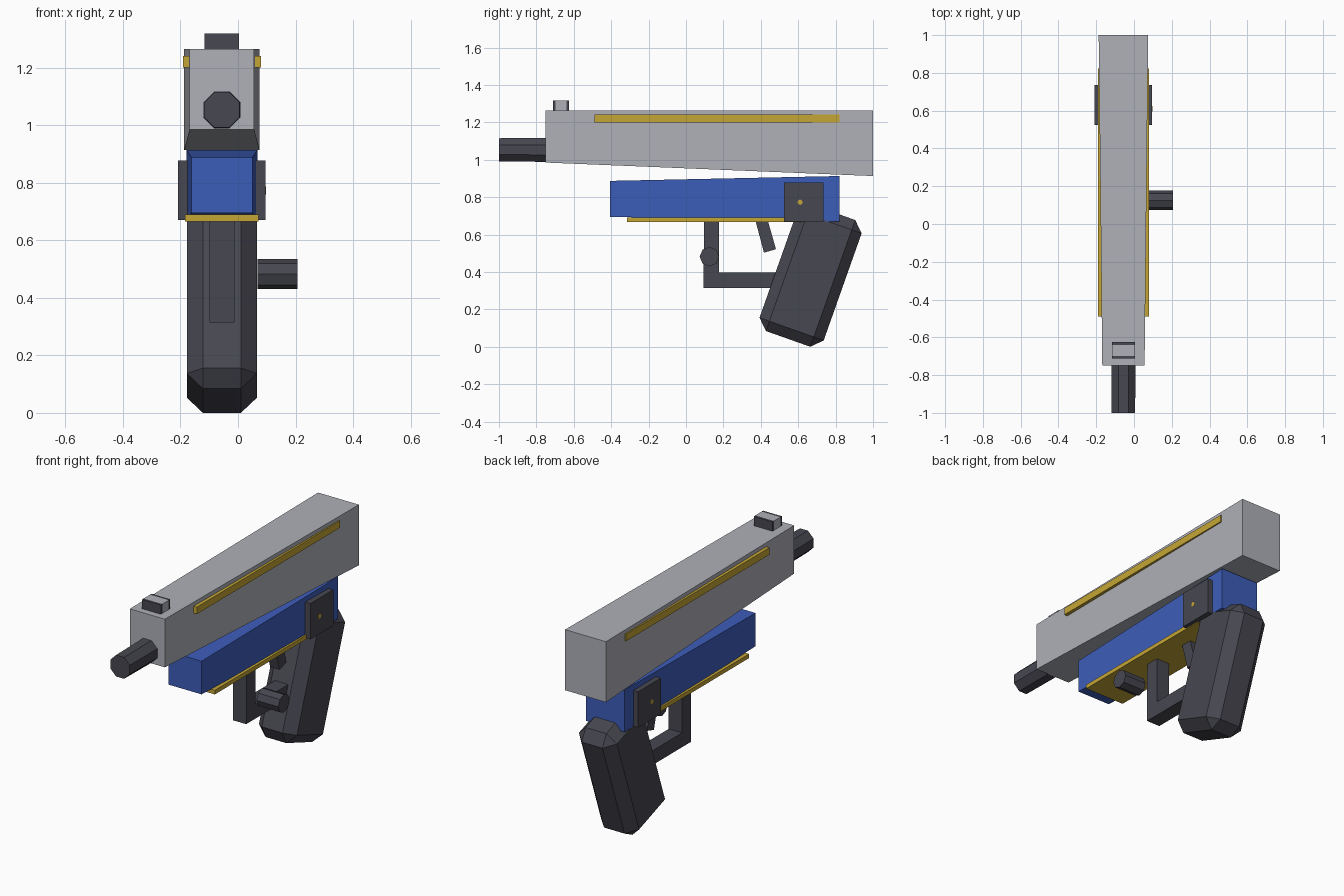
import bpy, bmesh, math
from mathutils import Matrix, Vector

if "Cube" in bpy.data.objects:
    bpy.data.objects.remove(bpy.data.objects["Cube"])

CX = -0.056  # the body's centre plane; only the side peg leaves it


def material(name, rgb):
    m = bpy.data.materials.new(name)
    m.diffuse_color = (*rgb, 1)
    m.use_nodes = True
    m.node_tree.nodes["Principled BSDF"].inputs["Base Color"].default_value = m.diffuse_color
    return m


GREY = material("light_grey", (0.43, 0.44, 0.48))
DARK = material("charcoal", (0.063, 0.063, 0.082))
BLUE = material("blue", (0.046, 0.11, 0.49))
GOLD = material("gold", (0.56, 0.38, 0.035))


def finish(name, bm, mat):
    bmesh.ops.recalc_face_normals(bm, faces=bm.faces)
    me = bpy.data.meshes.new(name)
    bm.to_mesh(me)
    bm.free()
    me.materials.append(mat)
    ob = bpy.data.objects.new(name, me)
    bpy.context.collection.objects.link(ob)
    return ob


def slab(name, mat, profile, half_width):
    """Extrude a (y, z) profile across x; half_width(y) allows a taper."""
    bm = bmesh.new()
    sides = [[bm.verts.new((CX + s * half_width(y), y, z)) for y, z in profile]
             for s in (-1, 1)]
    n = len(profile)
    for side in sides:
        bm.faces.new(side)
    for i in range(n):
        j = (i + 1) % n
        bm.faces.new((sides[0][i], sides[0][j], sides[1][j], sides[1][i]))
    return finish(name, bm, mat)


def box(name, mat, y0, y1, z0, z1, half):
    return slab(name, mat, [(y0, z0), (y1, z0), (y1, z1), (y0, z1)], lambda y: half)


def octagon(name, mat, start, end, r0, r1, turn=0.0):
    """Eight-sided rod from start to end."""
    a, b = Vector(start), Vector(end)
    rot = (b - a).to_track_quat('Z', 'Y').to_matrix().to_4x4()
    bm = bmesh.new()
    bmesh.ops.create_cone(bm, cap_ends=True, segments=8, radius1=r0, radius2=r1,
                          depth=(b - a).length,
                          matrix=Matrix.Translation((a + b) / 2) @ rot @ Matrix.Rotation(turn, 4, 'Z'))
    return finish(name, bm, mat)


def taper(y0, w0, y1, w1):
    return lambda y: w0 + (w1 - w0) * (y - y0) / (y1 - y0)


# Upper body: tapered slide, barrel, sight and side strips
slab("slide", GREY, [(-0.75, 0.985), (1.0, 0.913), (1.0, 1.264), (-0.75, 1.264)],
     taper(-0.75, 0.112, 1.0, 0.131))
octagon("barrel", DARK, (CX, -0.70, 1.053), (CX, -1.0, 1.053), 0.07, 0.067, math.pi / 8)
box("sight_core", GREY, -0.698, -0.64, 1.25, 1.318, 0.06)
box("sight_front", DARK, -0.712, -0.698, 1.25, 1.318, 0.06)
box("sight_back", DARK, -0.64, -0.626, 1.25, 1.318, 0.06)
box("slide_strips", GOLD, -0.49, 0.822, 1.20, 1.241, 0.1355)

# Lower body: tapered frame, gold underplate, side plates with a flush pin
slab("frame", BLUE, [(-0.405, 0.695), (0.82, 0.669), (0.82, 0.913), (-0.405, 0.887)],
     taper(-0.405, 0.106, 0.82, 0.123))
box("underplate", GOLD, -0.315, 0.62, 0.666, 0.69, 0.128)
box("side_plates", DARK, 0.525, 0.735, 0.67, 0.878, 0.152)
octagon("plate_pin", GOLD, (CX - 0.153, 0.61, 0.773), (CX + 0.153, 0.61, 0.773), 0.014, 0.014)

# Trigger guard, trigger and detached side peg
slab("trigger_guard", DARK, [(0.094, 0.315), (0.50, 0.315), (0.50, 0.398), (0.177, 0.398),
                             (0.177, 0.68), (0.096, 0.68)], lambda y: 0.043)
slab("trigger", DARK, [(0.37, 0.68), (0.417, 0.503), (0.481, 0.522), (0.436, 0.68)],
     lambda y: 0.03)
octagon("side_peg", DARK, (0.067, 0.125, 0.482), (0.207, 0.125, 0.482), 0.052, 0.052)

# Grip: chamfered block leaning back
bm = bmesh.new()
bmesh.ops.create_cube(bm, size=1, matrix=Matrix.Diagonal((0.244, 0.364, 0.719, 1)))
bmesh.ops.bevel(bm, geom=bm.edges[:], offset=0.056, segments=1, affect='EDGES')
bm.transform(Matrix.Translation((CX, 0.666, 0.381)) @ Matrix.Rotation(math.radians(-19.5), 4, 'X'))
finish("grip", bm, DARK)
